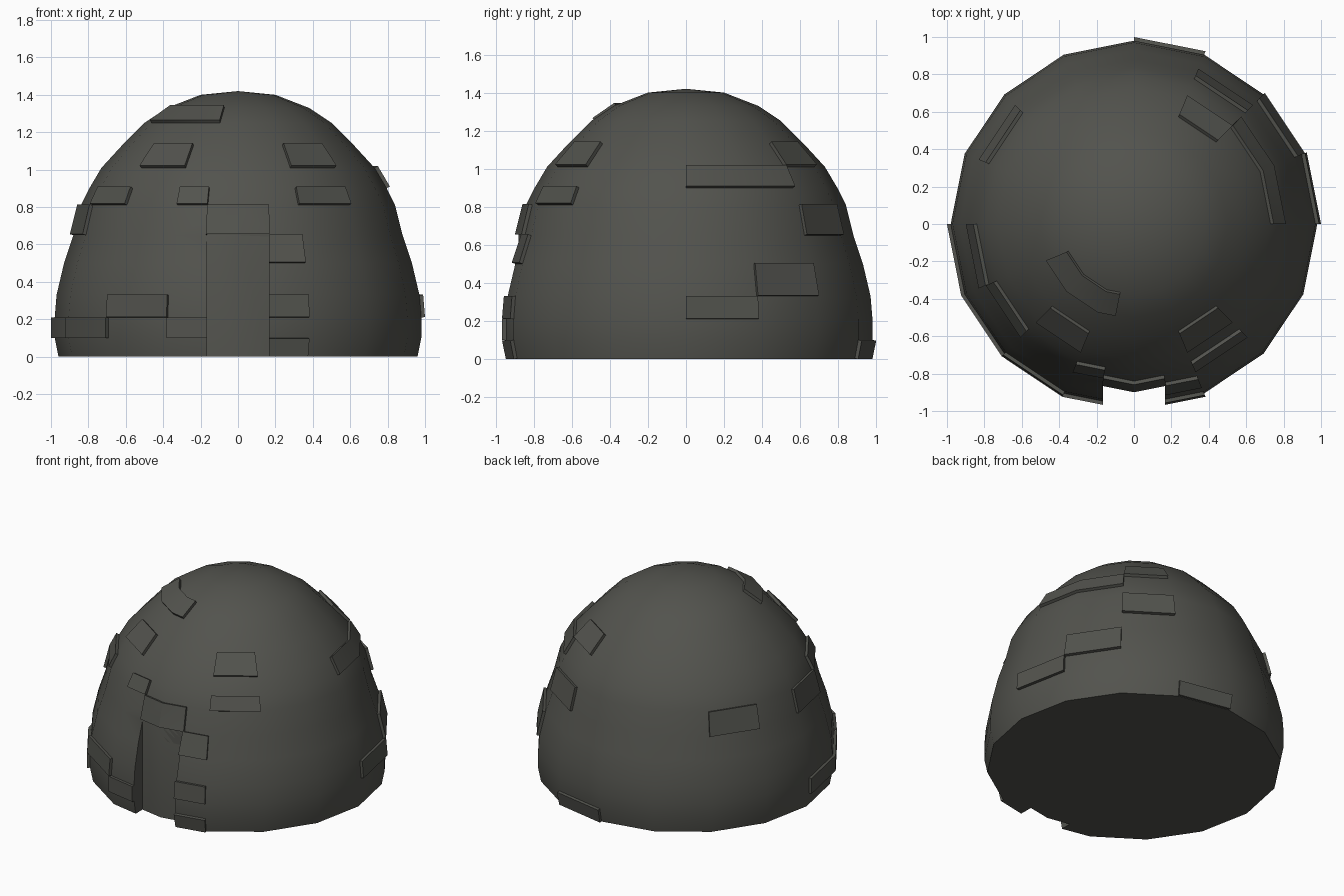
import bpy, bmesh, math
from mathutils import Vector

cube = bpy.data.objects.get("Cube")
if cube:
    bpy.data.objects.remove(cube, do_unlink=True)

SIDES = 16
# Dome outline as (radius, height), bottom to top
PROFILE = [(.96, 0), (.98, .1), (.98, .21), (.97, .33), (.93, .5), (.88, .65), (.84, .81),
           (.795, .9), (.73, 1.01), (.62, 1.13), (.5, 1.25), (.38, 1.33), (.2, 1.4)]
TOP = 1.42

stone = bpy.data.materials.new("dark_grey_stone")
stone.use_nodes = True
colour = (.085, .086, .075, 1)
stone.diffuse_color = colour
bsdf = stone.node_tree.nodes["Principled BSDF"]
bsdf.inputs["Base Color"].default_value = colour
bsdf.inputs["Roughness"].default_value = .8


def ring_point(step, radius, z):
    """Point on the sixteen-sided ring; fractional steps lie along its straight side."""
    k = math.floor(step)
    a, b = [Vector((math.cos(t), math.sin(t), 0)) * radius
            for t in (k * math.tau / SIDES, (k + 1) * math.tau / SIDES)]
    p = a.lerp(b, step - k)
    p.z = z
    return p


def make_object(name, bm):
    bmesh.ops.recalc_face_normals(bm, faces=bm.faces)
    mesh = bpy.data.meshes.new(name)
    bm.to_mesh(mesh)
    bm.free()
    mesh.materials.append(stone)
    obj = bpy.data.objects.new(name, mesh)
    bpy.context.collection.objects.link(obj)
    return obj


def loft(bm, rings, closed=True):
    """Skin between equal-length loops of vertices."""
    for lo, hi in zip(rings, rings[1:]):
        n = len(lo)
        for i in range(n if closed else n - 1):
            j = (i + 1) % n
            bm.faces.new((lo[i], lo[j], hi[j], hi[i]))


# Dome shell with a closed floor
bm = bmesh.new()
rings = [[bm.verts.new(ring_point(s, r, z)) for s in range(SIDES)] for r, z in PROFILE]
loft(bm, rings)
bm.faces.new(rings[0])
peak = bm.verts.new((0, 0, TOP))
for i in range(SIDES):
    bm.faces.new((rings[-1][i], rings[-1][(i + 1) % SIDES], peak))
dome = make_object("dome", bm)

# Raised blocks: profile row, first side, last side
BLOCKS = [(0, 3, 4), (0, 12, 13), (1, 8, 10), (1, 11, 12), (2, 0, 1), (2, 10, 11),
          (2, 12, 13), (3, 1, 2), (4, 12, 13), (5, 2, 3), (5, 6, 7), (5, 8, 9),
          (5, 11.5, 12.5), (6, 9, 10), (6, 11, 11.5), (6, 13, 14), (7, 0, 2),
          (8, 2, 3), (8, 10, 11), (8, 13, 14), (10, 9, 11.5)]
bm = bmesh.new()
for row, start, end in BLOCKS:
    (r0, z0), (r1, z1) = PROFILE[row], PROFILE[row + 1]
    out = Vector((z1 - z0, r0 - r1)).normalized()
    steps = [start] + [k for k in range(SIDES) if start < k < end] + [end]
    corners = [(r0, z0, -.03), (r0, z0, .02), (r1, z1, .02), (r1, z1, -.03)]
    sections = [[bm.verts.new(ring_point(s, r + out.x * d, max(0, z + out.y * d)))
                 for r, z, d in corners] for s in steps]
    loft(bm, sections)
    bm.faces.new(sections[0])
    bm.faces.new(sections[-1])
blocks = make_object("raised_blocks", bm)

# Doorway cutter with a slightly bowed back wall
bm = bmesh.new()
outline = [(-.165, -.85), (0, -.88), (.165, -.85), (.165, -1.3), (-.165, -1.3)]
levels = [[bm.verts.new((x, y, z)) for x, y in outline] for z in (-.2, .655)]
loft(bm, levels)
bm.faces.new(levels[0])
bm.faces.new(levels[1])
cutter = make_object("doorway_cutter", bm)
cutter.hide_render = True

for obj in (dome, blocks):
    bpy.ops.object.select_all(action='DESELECT')
    obj.select_set(True)
    bpy.context.view_layer.objects.active = obj
    cut = obj.modifiers.new("doorway", 'BOOLEAN')
    cut.object = cutter
    cut.operation = 'DIFFERENCE'
    cut.solver = 'EXACT'
    cut.use_self = obj is blocks
    bpy.ops.object.modifier_apply(modifier=cut.name)
    bpy.ops.object.shade_smooth_by_angle(angle=math.radians(32))
bpy.data.objects.remove(cutter, do_unlink=True)
